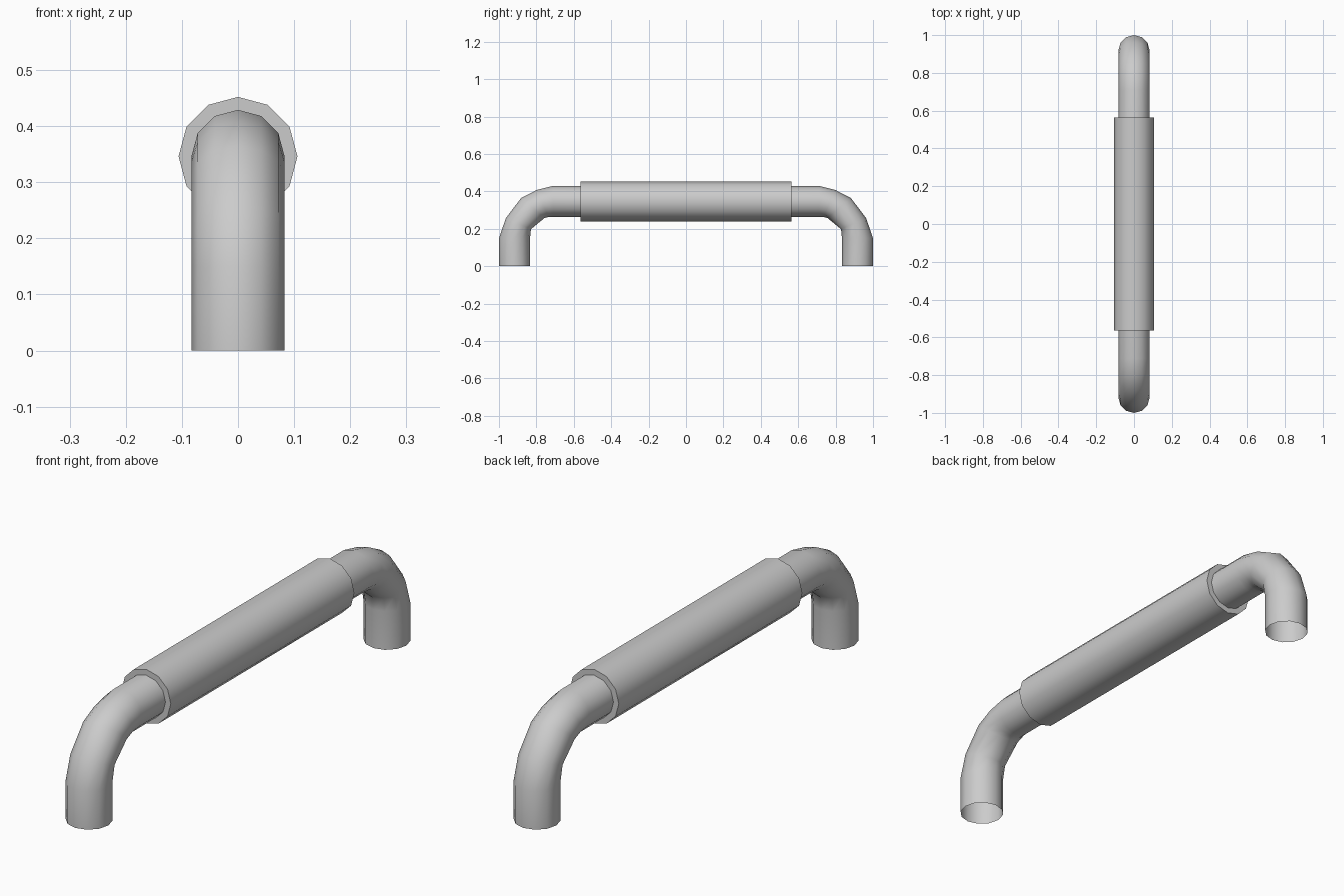
import bpy, bmesh, math
from mathutils import Vector

if "Cube" in bpy.data.objects:
    bpy.data.objects.remove(bpy.data.objects["Cube"])

SIDES = 12
R_TUBE, R_SLEEVE, AXIS_Z = 0.083, 0.106, 0.346


def sweep(name, rings, half_width, capped):
    """Skin 12-sided rings, each given as (outer, inner) points in the YZ plane."""
    bm = bmesh.new()
    loops = []
    for (oy, oz), (iy, iz) in rings:
        outer, inner = Vector((0, oy, oz)), Vector((0, iy, iz))
        centre, arm = (outer + inner) / 2, (outer - inner) / 2
        loop = []
        for i in range(SIDES):
            a = 2 * math.pi * i / SIDES
            side = Vector((math.sin(a) * half_width, 0, 0))
            loop.append(bm.verts.new(centre + arm * math.cos(a) + side))
        loops.append(loop)
    for a, b in zip(loops, loops[1:]):
        for i in range(SIDES):
            j = (i + 1) % SIDES
            bm.faces.new((a[i], a[j], b[j], b[i]))
    if capped:
        bm.faces.new(loops[0])
        bm.faces.new(loops[-1])
    bmesh.ops.recalc_face_normals(bm, faces=bm.faces)
    # open tubes: make sure the topmost face points up
    top = max(bm.faces, key=lambda f: f.calc_center_median().z)
    if top.normal.z < 0:
        bmesh.ops.reverse_faces(bm, faces=bm.faces)
    mesh = bpy.data.meshes.new(name)
    bm.to_mesh(mesh)
    bm.free()
    ob = bpy.data.objects.new(name, mesh)
    bpy.context.collection.objects.link(ob)
    bpy.ops.object.select_all(action='DESELECT')
    ob.select_set(True)
    bpy.context.view_layer.objects.active = ob
    bpy.ops.object.shade_smooth_by_angle(angle=math.radians(50))
    return ob


# Bent tube: leg, elbow and bar, mirrored to the far end, open at the feet
half = [
    ((-1.0, 0.0), (-0.834, 0.0)),
    ((-1.0, 0.15), (-0.834, 0.15)),
    ((-0.963, 0.257), (-0.829, 0.198)),
    ((-0.882, 0.364), (-0.756, 0.258)),
    ((-0.797, 0.408), (-0.735, 0.263)),
    ((-0.711, AXIS_Z + R_TUBE), (-0.711, AXIS_Z - R_TUBE)),
]
mirrored = [((-o[0], o[1]), (-i[0], i[1])) for o, i in reversed(half)]
sweep("handle_tube", half + mirrored, R_TUBE, False)

# Thicker grip sleeve around the bar
sleeve = [((y, AXIS_Z + R_SLEEVE), (y, AXIS_Z - R_SLEEVE)) for y in (-0.565, 0.565)]
sweep("grip_sleeve", sleeve, R_SLEEVE, True)
